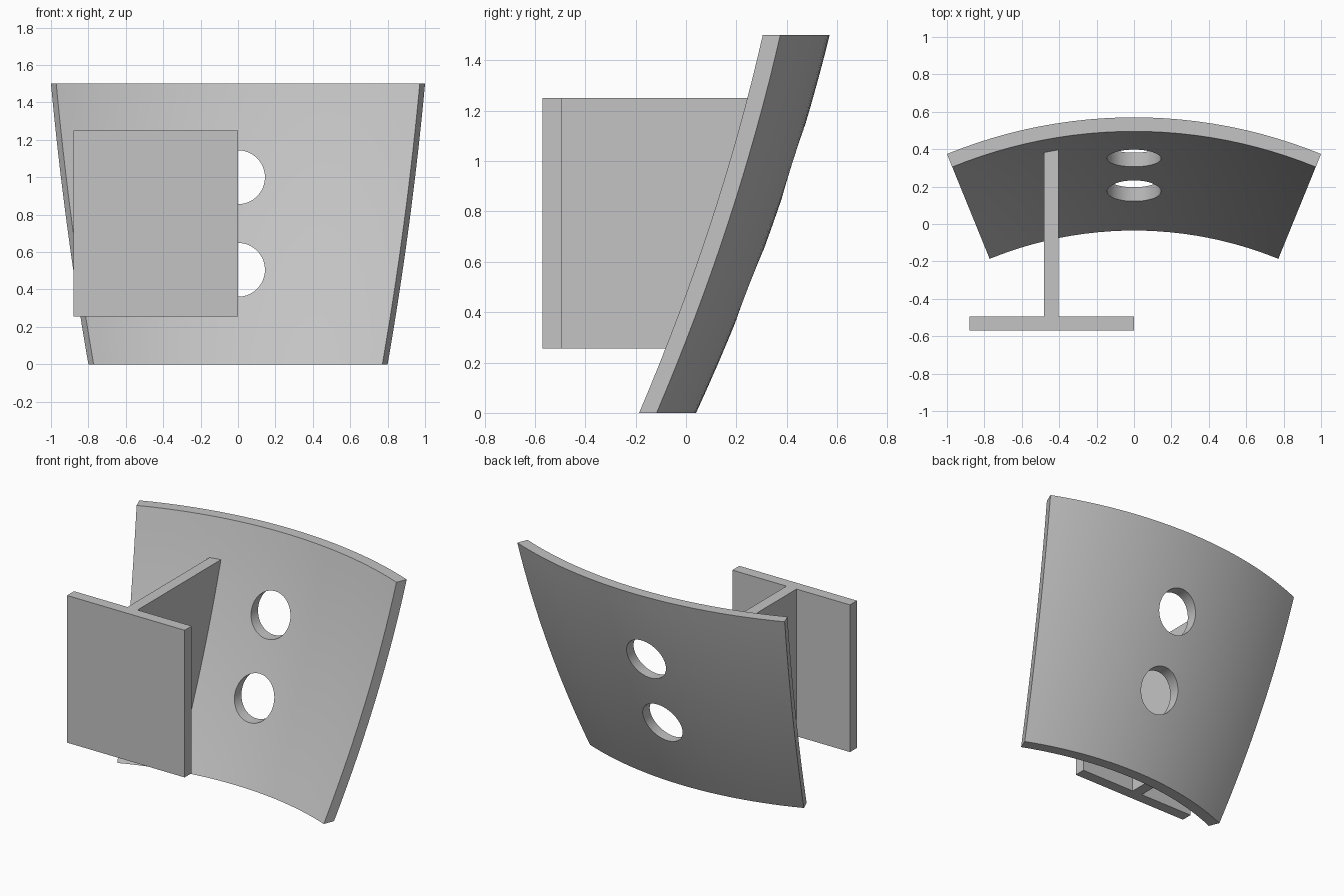
import bpy, bmesh, math

if "Cube" in bpy.data.objects:
    bpy.data.objects.remove(bpy.data.objects["Cube"])

AXIS_Y = -2.08             # vertical axis the plate bends around
HALF_ANGLE = math.radians(22.17)
THICK = 0.075
HEIGHT = 1.5

steel = bpy.data.materials.new("plain_grey")
steel.use_nodes = True
grey = (0.55, 0.55, 0.55, 1)
steel.diffuse_color = grey
steel.node_tree.nodes["Principled BSDF"].inputs["Base Color"].default_value = grey


def outer_radius(z):
    return 0.04 - AXIS_Y + 0.46 * z - 0.071 * z * z


def make_object(name, bm):
    bmesh.ops.recalc_face_normals(bm, faces=bm.faces)
    mesh = bpy.data.meshes.new(name)
    bm.to_mesh(mesh)
    bm.free()
    mesh.materials.append(steel)
    obj = bpy.data.objects.new(name, mesh)
    bpy.context.collection.objects.link(obj)
    return obj


def make_prism(name, outline, offset):
    """Extrude a closed outline of points along an offset."""
    bm = bmesh.new()
    face = bm.faces.new([bm.verts.new(p) for p in outline])
    new = bmesh.ops.extrude_face_region(bm, geom=[face])["geom"]
    verts = [g for g in new if isinstance(g, bmesh.types.BMVert)]
    bmesh.ops.translate(bm, verts=verts, vec=offset)
    return make_object(name, bm)


# Curved plate: a closed profile swept around the vertical axis
ROWS, COLUMNS = 16, 24
levels = [HEIGHT * i / ROWS for i in range(ROWS + 1)]
profile = [(outer_radius(z), z) for z in levels]
profile += [(outer_radius(z) - THICK, z) for z in reversed(levels)]
bm = bmesh.new()
sections = []
for c in range(COLUMNS + 1):
    a = HALF_ANGLE * (2 * c / COLUMNS - 1)
    sections.append([bm.verts.new((r * math.sin(a), AXIS_Y + r * math.cos(a), z))
                     for r, z in profile])
n = len(profile)
for s, t in zip(sections, sections[1:]):
    for i in range(n):
        j = (i + 1) % n
        bm.faces.new((s[i], s[j], t[j], t[i]))
for s in (sections[0], sections[-1]):
    for i in range(ROWS):
        bm.faces.new((s[i], s[i + 1], s[n - 2 - i], s[n - 1 - i]))
plate = make_object("curved_plate", bm)

# Two round holes bored front to back
for z in (1.0, 0.505):
    bpy.ops.mesh.primitive_cylinder_add(vertices=64, radius=0.144, depth=2,
                                        location=(0, 0.2, z),
                                        rotation=(math.pi / 2, 0, 0))
    cutter = bpy.context.object
    cutter.name = "hole_cutter"
    cutter.hide_render = True
    cut = plate.modifiers.new("hole", "BOOLEAN")
    cut.operation = "DIFFERENCE"
    cut.solver = "EXACT"
    cut.object = cutter
    bpy.context.view_layer.objects.active = plate
    bpy.ops.object.modifier_apply(modifier=cut.name)
    bpy.data.objects.remove(cutter)

bpy.ops.object.select_all(action="DESELECT")
plate.select_set(True)
bpy.context.view_layer.objects.active = plate
bpy.ops.object.shade_smooth_by_angle(angle=math.radians(30))

# T-shaped bracket: front flange
LOW, HIGH = 0.255, 1.25
FRONT, BACK = -0.57, -0.495
make_prism("bracket_flange",
           [(-0.88, FRONT, LOW), (0, FRONT, LOW), (0, BACK, LOW), (-0.88, BACK, LOW)],
           (0, 0, HIGH - LOW))

# Bracket web: its rear edge follows the plate, ending inside its thickness
WEB_X, STEPS = -0.48, 16
heights = [LOW + (HIGH - LOW) * i / STEPS for i in range(STEPS + 1)]
rear = [(WEB_X, AXIS_Y + math.sqrt((outer_radius(z) - THICK / 2) ** 2 - WEB_X ** 2), z)
        for z in heights]
make_prism("bracket_web",
           [(WEB_X, BACK, HIGH), (WEB_X, BACK, LOW)] + rear,
           (THICK, 0, 0))
